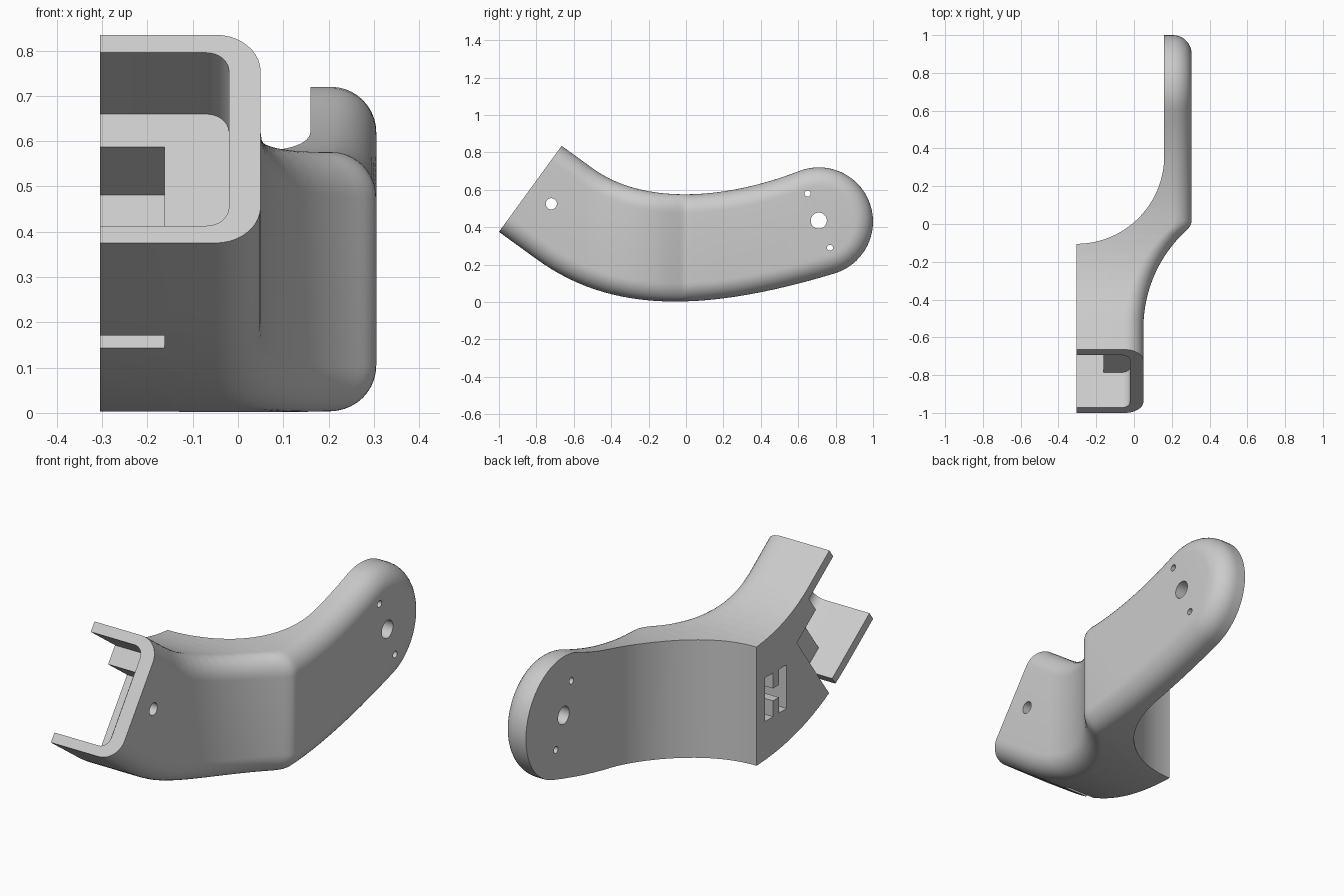
import bpy, bmesh, math
from mathutils import Matrix, Vector
from mathutils.geometry import interpolate_bezier

cube = bpy.data.objects.get("Cube")
if cube:
    bpy.data.objects.remove(cube, do_unlink=True)

grey = bpy.data.materials.new("light_grey")
grey.use_nodes = True
grey.diffuse_color = (0.6, 0.6, 0.6, 1)
grey.node_tree.nodes["Principled BSDF"].inputs["Base Color"].default_value = (0.6, 0.6, 0.6, 1)

# Socket frame: x across, y into the body, z up along the slanted end
inward = Vector((0, 0.808, -0.589))
along = Vector((0, 0.589, 0.808))
origin = Vector((0, -1, 0.375))
SOCKET = Matrix.Translation(origin) @ Matrix((Vector((1, 0, 0)), inward, along)).transposed().to_4x4()


def add_object(name, bm):
    bmesh.ops.recalc_face_normals(bm, faces=bm.faces[:])
    mesh = bpy.data.meshes.new(name)
    bm.to_mesh(mesh)
    bm.free()
    obj = bpy.data.objects.new(name, mesh)
    bpy.context.collection.objects.link(obj)
    mesh.materials.append(grey)
    return obj


def prism(points, offset):
    """Extrude a closed outline by an offset vector."""
    bm = bmesh.new()
    face = bm.faces.new([bm.verts.new(p) for p in points])
    ext = bmesh.ops.extrude_face_region(bm, geom=[face], use_keep_orig=True)
    moved = [g for g in ext["geom"] if isinstance(g, bmesh.types.BMVert)]
    bmesh.ops.translate(bm, verts=moved, vec=offset)
    return bm


def box(lo, hi, matrix=Matrix(), rounding=0):
    """Box between two corners; optional rounding of its +x edges running in y."""
    bm = bmesh.new()
    bmesh.ops.create_cube(bm, size=1)
    for v in bm.verts:
        v.co = Vector([(a + b) / 2 + c * (b - a) for a, b, c in zip(lo, hi, v.co)])
    if rounding:
        edges = [e for e in bm.edges if all(abs(v.co.x - hi[0]) < 1e-5 for v in e.verts)
                 and abs(e.verts[0].co.y - e.verts[1].co.y) > 1e-5]
        bmesh.ops.bevel(bm, geom=edges, offset=rounding, segments=8, profile=0.5, affect='EDGES')
    bm.transform(matrix)
    return bm


def rod(y, z, radius, x0, x1):
    bm = bmesh.new()
    bmesh.ops.create_cone(bm, cap_ends=True, segments=32, radius1=radius, radius2=radius,
                          depth=x1 - x0)
    bm.transform(Matrix.Translation(((x0 + x1) / 2, y, z)) @ Matrix.Rotation(math.pi / 2, 4, 'Y'))
    return bm


def cut(target, bm, operation='DIFFERENCE'):
    cutter = add_object("cutter", bm)
    cutter.hide_render = True
    mod = target.modifiers.new("cut", 'BOOLEAN')
    mod.object, mod.operation, mod.solver = cutter, operation, 'EXACT'
    bpy.context.view_layer.objects.active = target
    bpy.ops.object.modifier_apply(modifier=mod.name)
    bpy.data.objects.remove(cutter, do_unlink=True)


def outer_x(y):
    """Plan curve of the outer side: straight, flaring arc, rounded shoulder, straight."""
    start, end, radius, blend = -0.55, -0.035, 0.7, 0.054
    if y < start:
        return 0.05
    if y < end:
        return 0.05 + radius - math.sqrt(radius ** 2 - (y - start) ** 2)
    run = min(y - end, blend)
    slope = (end - start) / math.sqrt(radius ** 2 - (end - start) ** 2)
    return outer_x(end - 1e-6) + slope * (run - run * run / (2 * blend))


def curve(p0, d0, p1, d1, n):
    p0, d0, p1, d1 = [Vector((0, *p)) for p in (p0, d0, p1, d1)]
    return interpolate_bezier(p0, p0 + d0, p1 - d1, p1, n)


# Side outline: curved bottom, round arm end, curved top, overlong socket end
bottom = curve((-0.8, 0.23), (0.364, -0.265), (0.795, 0.153), (0.766, 0.232), 28)
top = curve((-0.5, 0.715), (0.283, -0.206), (0.602, 0.699), (0.372, 0.144), 24)
first, last = math.radians(-73), math.radians(112)
arm_end = [Vector((0, 0.71 + 0.29 * math.cos(a), 0.43 + 0.29 * math.sin(a)))
           for a in (first + (last - first) * i / 28 for i in range(1, 28))]
low_tip = origin - inward * 0.3
outline = [low_tip, origin, *bottom, *arm_end, *reversed(top),
           origin + along * 0.569, low_tip + along * 0.569]

# Body: rounded outer rim, sliced, then shifted sideways along the plan curve
bm = prism(outline, Vector((-1, 0, 0)))
rim = [e for e in bm.edges if all(abs(v.co.x) < 1e-6 for v in e.verts)]
bmesh.ops.bevel(bm, geom=rim, offset=0.1, segments=10, profile=0.5, affect='EDGES',
                clamp_overlap=False)
for i in range(45):
    bmesh.ops.bisect_plane(bm, geom=bm.verts[:] + bm.edges[:] + bm.faces[:], dist=1e-5,
                           plane_co=(0, -0.55 + 0.57 * i / 44, 0), plane_no=(0, 1, 0))
for v in bm.verts:
    v.co.x += outer_x(v.co.y)
body = add_object("curved_arm_bracket", bm)

# Inner side: flat mating face, concave arc, flat arm face
arc = [(-0.305 + 0.465 * math.cos(a), 0.36 + 0.465 * math.sin(a), -1)
       for a in (-math.pi / 2 * i / 40 for i in range(41))]
plan = [(-0.305, -1.5, -1), (1, -1.5, -1), (1, 1.5, -1), (0.16, 1.5, -1), *arc]
cut(body, prism(plan, Vector((0, 0, 3))), 'INTERSECT')

# Slanted end, socket pocket, deep notch and the slot through the bottom wall
cut(body, box((-1, -1, -1), (1, 0, 2), SOCKET))
cut(body, box((-1, -0.2, 0.047), (-0.02, 0.23, 0.52), SOCKET, 0.05))
cut(body, box((-1, 0.1, 0.0475), (-0.162, 0.41, 0.43), SOCKET))
cut(body, box((-1, 0.354, -0.3), (-0.162, 0.4095, 0.2), SOCKET))

# Keyed recess in the mating face: two uprights and a crossbar
for y0, y1, z0, z1 in ((-0.337, -0.277, 0.193, 0.405), (-0.232, -0.172, 0.193, 0.405),
                       (-0.3, -0.2, 0.27, 0.33)):
    cut(body, box((-0.5, y0, z0), (-0.162, y1, z1)))

# Screw hole in the socket wall, pivot and pin holes in the arm
for hole in ((-0.72, 0.525, 0.03, -0.1, 0.3), (0.71, 0.435, 0.043, 0, 0.6),
             (0.65, 0.58, 0.016, 0, 0.6), (0.77, 0.29, 0.016, 0, 0.6)):
    cut(body, rod(*hole))

bpy.ops.object.select_all(action='DESELECT')
body.select_set(True)
bpy.context.view_layer.objects.active = body
bpy.ops.object.shade_smooth_by_angle(angle=math.radians(30))
